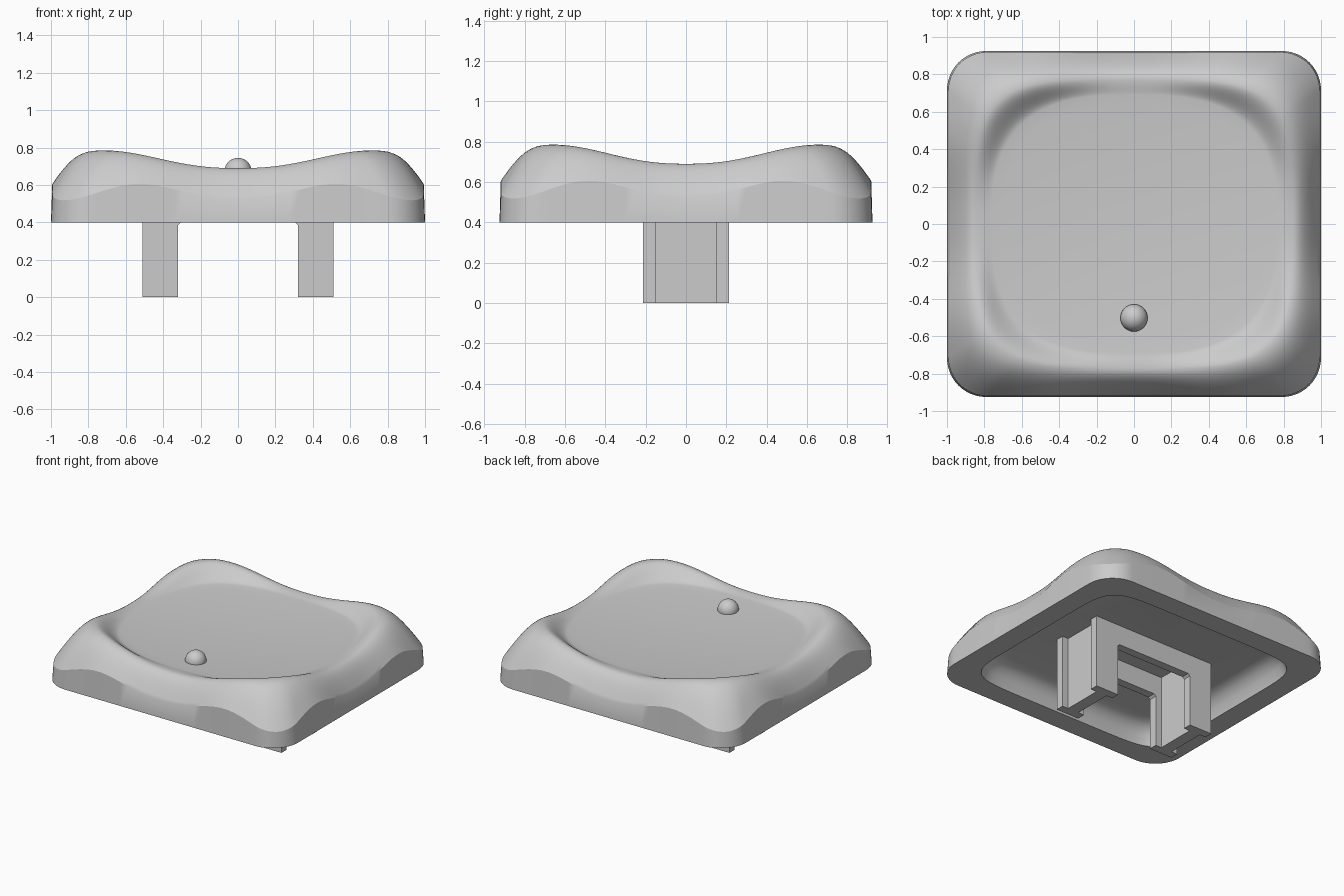
import bpy, bmesh, math

cube = bpy.data.objects.get("Cube")
if cube:
    bpy.data.objects.remove(cube, do_unlink=True)

HX, HY, CORNER = 1.0, 0.925, 0.21
BASE, CEILING = 0.4, 0.55

grey = bpy.data.materials.new("plain_grey")
grey.use_nodes = True
colour = (0.6, 0.6, 0.6, 1)
grey.diffuse_color = colour
grey.node_tree.nodes["Principled BSDF"].inputs["Base Color"].default_value = colour


def finish(bm, name, angle=30):
    bmesh.ops.recalc_face_normals(bm, faces=bm.faces)
    mesh = bpy.data.meshes.new(name)
    bm.to_mesh(mesh)
    bm.free()
    obj = bpy.data.objects.new(name, mesh)
    bpy.context.collection.objects.link(obj)
    mesh.materials.append(grey)
    bpy.ops.object.select_all(action="DESELECT")
    obj.select_set(True)
    bpy.context.view_layer.objects.active = obj
    bpy.ops.object.shade_smooth_by_angle(angle=math.radians(angle))
    return obj


def rounded_outline(straight=28, arc=12):
    """Rounded rectangle, one corner and one following side at a time."""
    pts = []
    cx, cy = HX - CORNER, HY - CORNER
    signs = [(1, 1), (-1, 1), (-1, -1), (1, -1)]
    for q, (sx, sy) in enumerate(signs):
        corner = []
        for i in range(arc + 1):
            a = math.pi / 2 * (q + i / arc)
            corner.append((sx * cx + CORNER * math.cos(a), sy * cy + CORNER * math.sin(a)))
        pts += corner
        nx, ny = signs[(q + 1) % 4]
        a = math.pi / 2 * (q + 1)
        end = (nx * cx + CORNER * math.cos(a), ny * cy + CORNER * math.sin(a))
        x0, y0 = corner[-1]
        for i in range(1, straight):
            t = i / straight
            pts.append((x0 + (end[0] - x0) * t, y0 + (end[1] - y0) * t))
    return pts


def on_oval(p, a, b, n):
    """Where the ray through p meets a squared oval."""
    k = (abs(p[0] / a) ** n + abs(p[1] / b) ** n) ** (-1 / n)
    return p[0] * k, p[1] * k


def mix(p, q, t):
    return tuple(u + (v - u) * t for u, v in zip(p, q))


def edge_height(p):
    v = min(abs(p[0]) / 0.94, abs(p[1]) / 0.865, 1)
    return 0.57 - 0.042 * math.cos(2 * math.pi * v ** 1.21) - 0.01 * v


def crest_height(p):
    v = min(abs(p[0]) / 0.72, abs(p[1]) / 0.66, 1)
    return 0.69 + 0.095 * math.sin(math.pi / 2 * v ** 1.2) ** 2


def dish_height(p):
    return 0.655 + 0.05 * (p[0] ** 2 + p[1] ** 2)


# Cap shell: underside cavity, rim, wall, rounded shoulder and dished top
outline = rounded_outline()
rings = []
for inset, z in [(0.30, CEILING), (0.25, 0.54), (0.21, 0.515), (0.18, 0.47), (0.16, BASE)]:
    ring = [on_oval(p, HX - inset, HY - inset, 8) for p in outline]
    rings.append([(x, y, z) for x, y in ring])
rings.append([(x, y, BASE) for x, y in outline])

lip = [(x * 0.993, y * 0.993) for x, y in outline]
crest = [on_oval(p, 0.85, 0.775, 4.2) for p in outline]
foot = [on_oval(p, 0.76, 0.69, 2.8) for p in outline]

STEPS = 12
for i in range(STEPS + 1):
    t = i / STEPS
    ring = []
    for p, c in zip(lip, crest):
        low = edge_height(p)
        ring.append((*mix(p, c, t), low + (crest_height(c) - low) * math.sin(math.pi / 2 * t)))
    rings.append(ring)
for i in range(1, STEPS + 1):
    t = i / STEPS
    s = t * t * (3 - 2 * t)
    ring = []
    for c, f in zip(crest, foot):
        p = mix(c, f, t)
        high = crest_height(c)
        ring.append((*p, high + (dish_height(p) - high) * s))
    rings.append(ring)
for i in range(1, STEPS):
    ring = [mix(f, (0, 0), i / STEPS) for f in foot]
    rings.append([(*p, dish_height(p)) for p in ring])

bm = bmesh.new()
loops = [[bm.verts.new(co) for co in ring] for ring in rings]
count = len(outline)
for a, b in zip(loops, loops[1:]):
    for i in range(count):
        j = (i + 1) % count
        bm.faces.new((a[i], a[j], b[j], b[i]))
bm.faces.new(loops[0])
centre = bm.verts.new((0, 0, dish_height((0, 0))))
for i in range(count):
    bm.faces.new((loops[-1][i], loops[-1][(i + 1) % count], centre))
finish(bm, "cap_shell")

# Locating bump on the dish
bm = bmesh.new()
bmesh.ops.create_uvsphere(bm, u_segments=32, v_segments=16, radius=0.073)
bmesh.ops.translate(bm, verts=bm.verts, vec=(0, -0.502, 0.672))
finish(bm, "locating_bump")


def prism(name, profile, y0, y1):
    """Extrude an x-z profile along y."""
    bm = bmesh.new()
    face = bm.faces.new([bm.verts.new((x, y0, z)) for x, z in profile])
    out = bmesh.ops.extrude_face_region(bm, geom=[face])
    verts = [g for g in out["geom"] if isinstance(g, bmesh.types.BMVert)]
    bmesh.ops.translate(bm, verts=verts, vec=(0, y1 - y0, 0))
    finish(bm, name)


# Two bridge plates, each with a pair of legs, joined by recessed webs
IN, OUT, TOP = 0.32, 0.51, CEILING + 0.01
half = [(IN - 0.015, BASE), (IN, BASE - 0.015), (IN, 0), (OUT, 0), (OUT, TOP)]
bridge = half + [(-x, z) for x, z in reversed(half)]
for side, name in ((1, "back"), (-1, "front")):
    prism(name + "_bridge_plate", bridge, side * 0.15, side * 0.212)
for side, name in ((1, "left"), (-1, "right")):
    a, b = side * 0.37, side * 0.46
    prism(name + "_leg_web", [(a, 0), (b, 0), (b, TOP), (a, TOP)], -0.155, 0.155)
